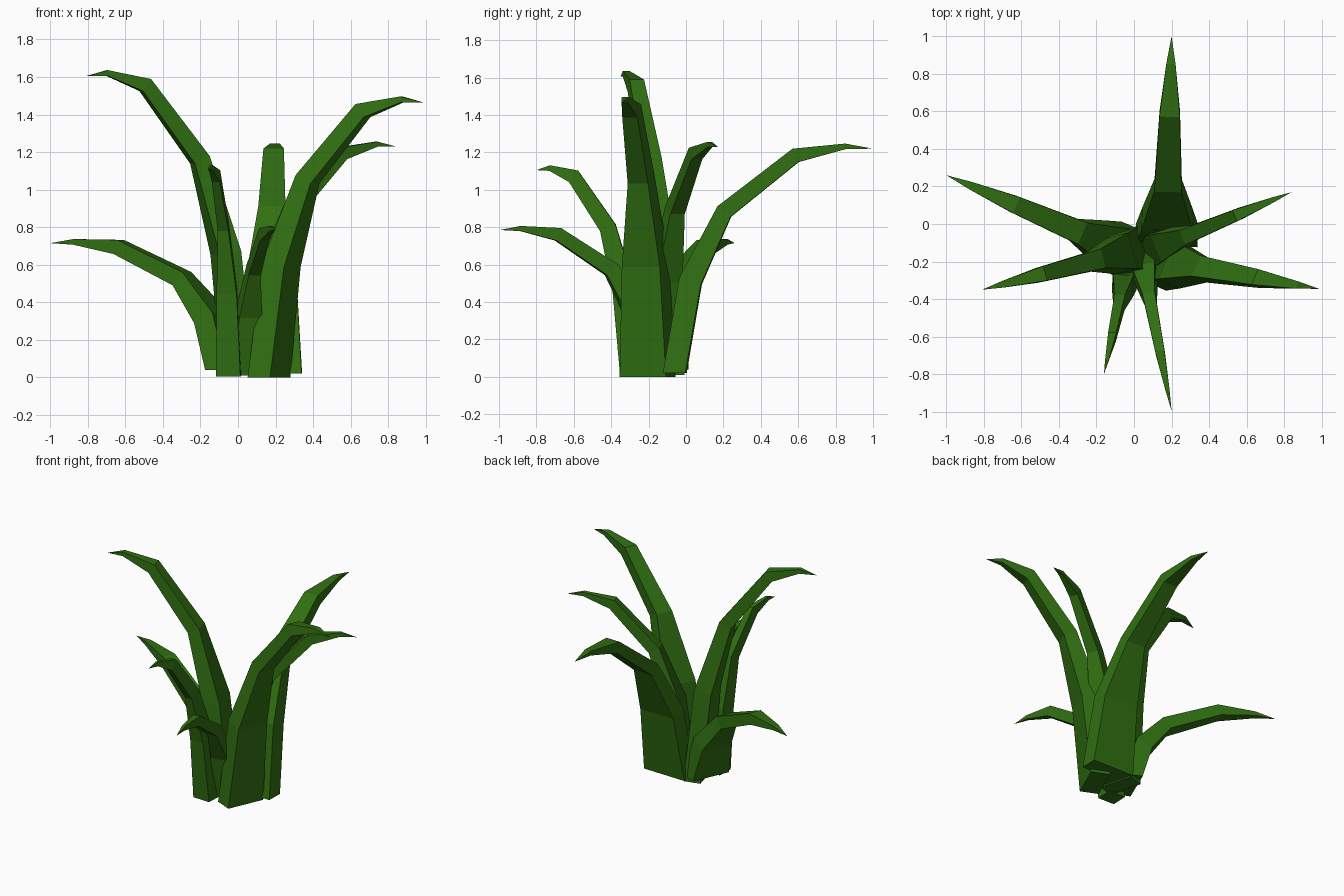
import bpy, bmesh
from mathutils import Vector, Matrix
from math import radians

cube = bpy.data.objects.get("Cube")
if cube:
    bpy.data.objects.remove(cube, do_unlink=True)

green = bpy.data.materials.new("leaf_green")
green.use_nodes = True
colour = (0.03, 0.16, 0.006, 1)
green.diffuse_color = colour
green.node_tree.nodes["Principled BSDF"].inputs["Base Color"].default_value = colour

# Shared leaf profile: reach, height, width and thickness as fractions
PROFILE = [
    (0.00, 0.00, 1.00, 1.00),
    (0.08, 0.41, 0.82, 1.00),
    (0.25, 0.72, 0.44, 0.75),
    (0.61, 0.97, 0.33, 0.65),
    (0.86, 1.01, 0.15, 0.25),
]


def make_leaf(name, base, tip, width, thick, turn=0):
    """Four-sided tapering leaf that arches from its base out to a point."""
    base, tip = Vector(base), Vector(tip)
    span = tip - base
    flat = Vector((span.x, span.y, 0))
    out = Matrix.Rotation(radians(turn), 3, "Z") @ flat.normalized()
    up = Vector((0, 0, 1))
    side = up.cross(out)
    centres = [base + flat * r + up * span.z * h for r, h, w, t in PROFILE] + [tip]

    bm = bmesh.new()
    rings = []
    for i, (r, h, w, t) in enumerate(PROFILE):
        # Depth runs across the leaf, square to its path; the foot is level
        depth = out
        if i:
            before = (centres[i] - centres[i - 1]).normalized()
            after = (centres[i + 1] - centres[i]).normalized()
            depth = side.cross(before + after).normalized()
            if depth.z > 0:
                depth = -depth
        a, b = side * width * w / 2, depth * thick * t / 2
        rings.append([bm.verts.new(centres[i] + v) for v in (a + b, b - a, -a - b, a - b)])

    bm.faces.new(rings[0])
    for low, high in zip(rings, rings[1:]):
        for k in range(4):
            n = (k + 1) % 4
            bm.faces.new((low[k], low[n], high[n], high[k]))
    point = bm.verts.new(tip)
    for k in range(4):
        bm.faces.new((rings[-1][k], rings[-1][(k + 1) % 4], point))
    bmesh.ops.recalc_face_normals(bm, faces=bm.faces)

    mesh = bpy.data.meshes.new(name)
    bm.to_mesh(mesh)
    bm.free()
    mesh.materials.append(green)
    leaf = bpy.data.objects.new(name, mesh)
    bpy.context.collection.objects.link(leaf)


# Leaves: base, tip, foot width, foot thickness, turn of the section
make_leaf("low_right_leaf", (-0.065, -0.14, 0.04), (-1, 0.26, 0.715), 0.28, 0.12)
make_leaf("tall_right_leaf", (0, -0.14, 0.01), (-0.81, -0.35, 1.605), 0.24, 0.12)
make_leaf("front_right_leaf", (-0.05, -0.29, 0.005), (-0.16, -0.8, 1.105), 0.13, 0.12, 10)
make_leaf("low_front_leaf", (0.045, -0.2, 0.025), (0.2, -0.995, 0.785), 0.15, 0.11)
make_leaf("tall_left_leaf", (0.165, -0.205, 0), (0.985, -0.345, 1.465), 0.27, 0.13, -14)
make_leaf("back_left_leaf", (0.105, -0.135, 0.02), (0.84, 0.17, 1.23), 0.19, 0.11)
make_leaf("back_leaf", (0.175, -0.06, 0.02), (0.2, 1, 1.22), 0.33, 0.12)
